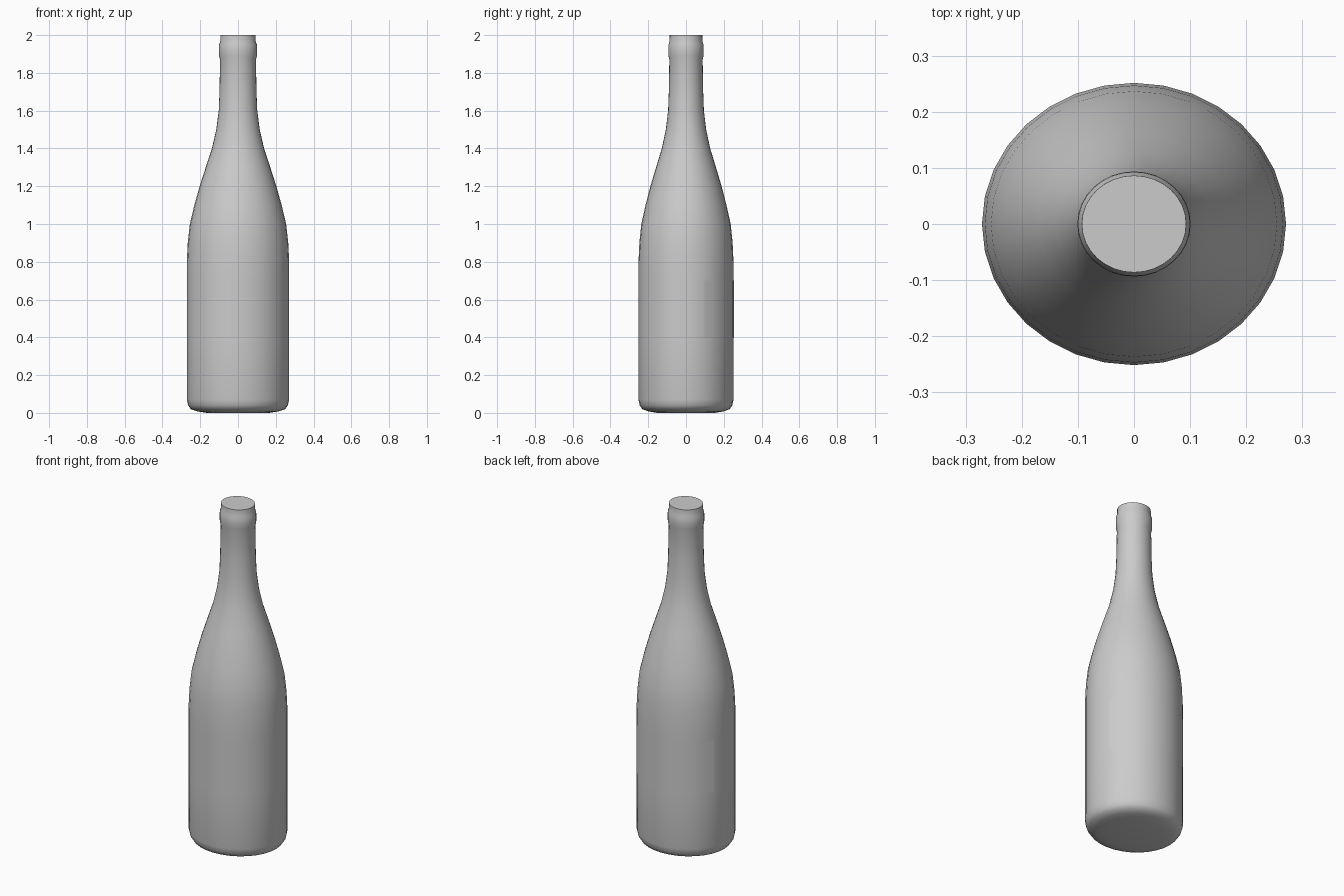
import bpy, bmesh, math

if "Cube" in bpy.data.objects:
    bpy.data.objects.remove(bpy.data.objects["Cube"])

SIDES = 32
RATIO = 0.928  # the bottle is slightly flattened front to back

def ring(bm, r, z, first=0, count=SIDES):
    return [bm.verts.new((r * math.cos(2 * math.pi * i / SIDES),
                          r * RATIO * math.sin(2 * math.pi * i / SIDES), z))
            for i in range(first, first + count)]

def bridge(bm, a, b, closed=True):
    n = len(a)
    for i in range(n if closed else n - 1):
        j = (i + 1) % n
        bm.faces.new((a[i], a[j], b[j], b[i]))

def finish(bm, name):
    mesh = bpy.data.meshes.new(name)
    bm.to_mesh(mesh)
    bm.free()
    ob = bpy.data.objects.new(name, mesh)
    bpy.context.collection.objects.link(ob)
    bpy.ops.object.select_all(action='DESELECT')
    ob.select_set(True)
    bpy.context.view_layer.objects.active = ob
    bpy.ops.object.shade_smooth_by_angle(angle=math.radians(50))

# Bottle: lathed profile (radius, height), closed base and mouth
profile = [(0.165, 0.0), (0.215, 0.008), (0.25, 0.02), (0.264, 0.04), (0.271, 0.07),
           (0.271, 0.4), (0.271, 0.7), (0.271, 0.8), (0.266, 0.9), (0.255, 1.0),
           (0.231, 1.1), (0.203, 1.2), (0.171, 1.3), (0.138, 1.4), (0.115, 1.5),
           (0.102, 1.6), (0.098, 1.7), (0.095, 1.87), (0.1, 1.89), (0.101, 1.92),
           (0.1, 1.95), (0.094, 1.965), (0.093, 2.0)]
bm = bmesh.new()
rings = [ring(bm, r, z) for r, z in profile]
for a, b in zip(rings, rings[1:]):
    bridge(bm, a, b)
base = bm.verts.new((0, 0, 0))
mouth = bm.verts.new((0, 0, 2))
for i in range(SIDES):
    j = (i + 1) % SIDES
    bm.faces.new((base, rings[0][j], rings[0][i]))
    bm.faces.new((mouth, rings[-1][i], rings[-1][j]))
finish(bm, "bottle")

# Thin label wrapped around the back
bm = bmesh.new()
bridge(bm, ring(bm, 0.2725, 0.4, 2, 13), ring(bm, 0.2725, 0.7, 2, 13), closed=False)
finish(bm, "back_label")
